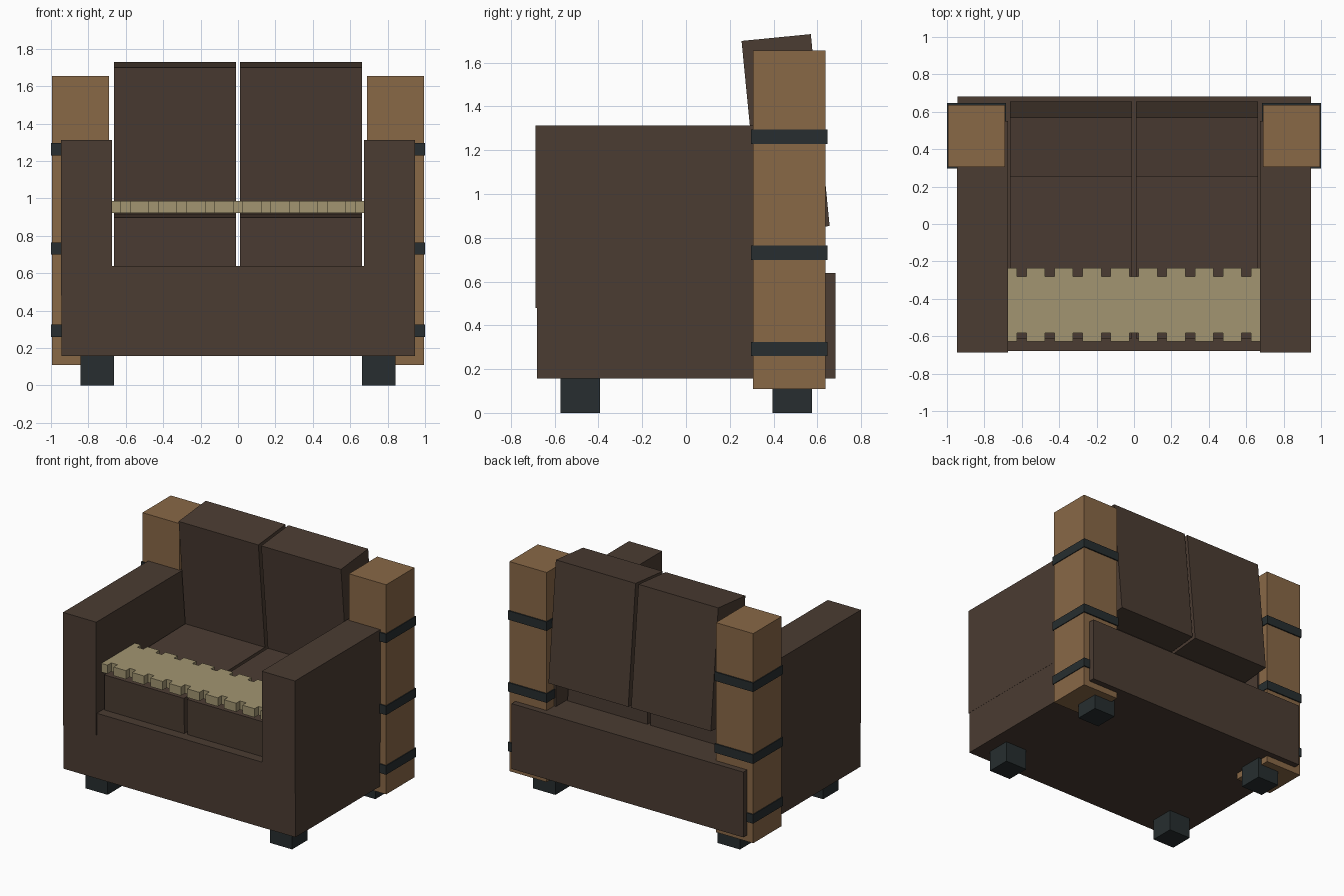
import bpy, bmesh, math

if "Cube" in bpy.data.objects:
    bpy.data.objects.remove(bpy.data.objects["Cube"])


def material(name, rgb):
    m = bpy.data.materials.new(name)
    m.diffuse_color = (*rgb, 1)
    m.use_nodes = True
    m.node_tree.nodes["Principled BSDF"].inputs["Base Color"].default_value = m.diffuse_color
    return m


leather = material("brown_leather", (0.070, 0.045, 0.032))
wood = material("wood", (0.25, 0.138, 0.062))
metal = material("dark_metal", (0.020, 0.027, 0.029))
cloth = material("cloth", (0.36, 0.30, 0.165))


def finish(name, bm, mat):
    bmesh.ops.recalc_face_normals(bm, faces=bm.faces)
    me = bpy.data.meshes.new(name)
    bm.to_mesh(me)
    bm.free()
    me.materials.append(mat)
    ob = bpy.data.objects.new(name, me)
    bpy.context.collection.objects.link(ob)
    return ob


def box(name, xs, ys, zs, mat, tilt=0):
    """Box from axis ranges, tilted about its own x axis (degrees)."""
    bm = bmesh.new()
    bmesh.ops.create_cube(bm, size=1)
    bmesh.ops.scale(bm, verts=bm.verts, vec=[r[1] - r[0] for r in (xs, ys, zs)])
    ob = finish(name, bm, mat)
    ob.location = [(r[0] + r[1]) / 2 for r in (xs, ys, zs)]
    ob.rotation_euler.x = math.radians(tilt)
    return ob


# Base
box("base", (-0.945, 0.945), (-0.68, 0.682), (0.157, 0.638), leather)

for side, s in (("left", -1), ("right", 1)):
    def span(a, b):
        return tuple(sorted((s * a, s * b)))

    # Armrest, cushions
    box(f"{side}_armrest", span(0.675, 0.946), (-0.687, 0.55), (0.48, 1.312), leather)
    box(f"{side}_seat_cushion", span(0.012, 0.662), (-0.61, 0.43), (0.63, 0.908), leather, 1)
    box(f"{side}_back_cushion", span(0.012, 0.662), (0.296, 0.614), (0.836, 1.717), leather, 5.6)

    # Wooden post with metal bands
    box(f"{side}_post", span(0.69, 0.994), (0.306, 0.637), (0.11, 1.655), wood)
    for i, z in enumerate((0.292, 0.732, 1.262)):
        box(f"{side}_post_band_{i + 1}", span(0.684, 1.0), (0.297, 0.646), (z - 0.033, z + 0.033), metal)

    # Feet
    for end, y in (("front", -0.484), ("back", 0.486)):
        box(f"{side}_{end}_foot", span(0.662, 0.843), (y - 0.09, y + 0.09), (0, 0.165), metal)

# Throw with notched front and back edges
front, back, depth = -0.628, -0.236, 0.045
edge = [(-0.675, 0)]
for i in range(9):
    x = -0.6 + 0.15 * i
    edge += [(x - 0.025, 0), (x - 0.025, depth), (x + 0.025, depth), (x + 0.025, 0)]
edge.append((0.675, 0))
outline = [(x, front + d) for x, d in edge] + [(x, back - d) for x, d in reversed(edge)]
bm = bmesh.new()
face = bm.faces.new([bm.verts.new((x, y, 0.922)) for x, y in outline])
ext = bmesh.ops.extrude_face_region(bm, geom=[face], use_keep_orig=True)
bmesh.ops.translate(bm, vec=(0, 0, 0.064),
                    verts=[g for g in ext["geom"] if isinstance(g, bmesh.types.BMVert)])
finish("throw", bm, cloth)
